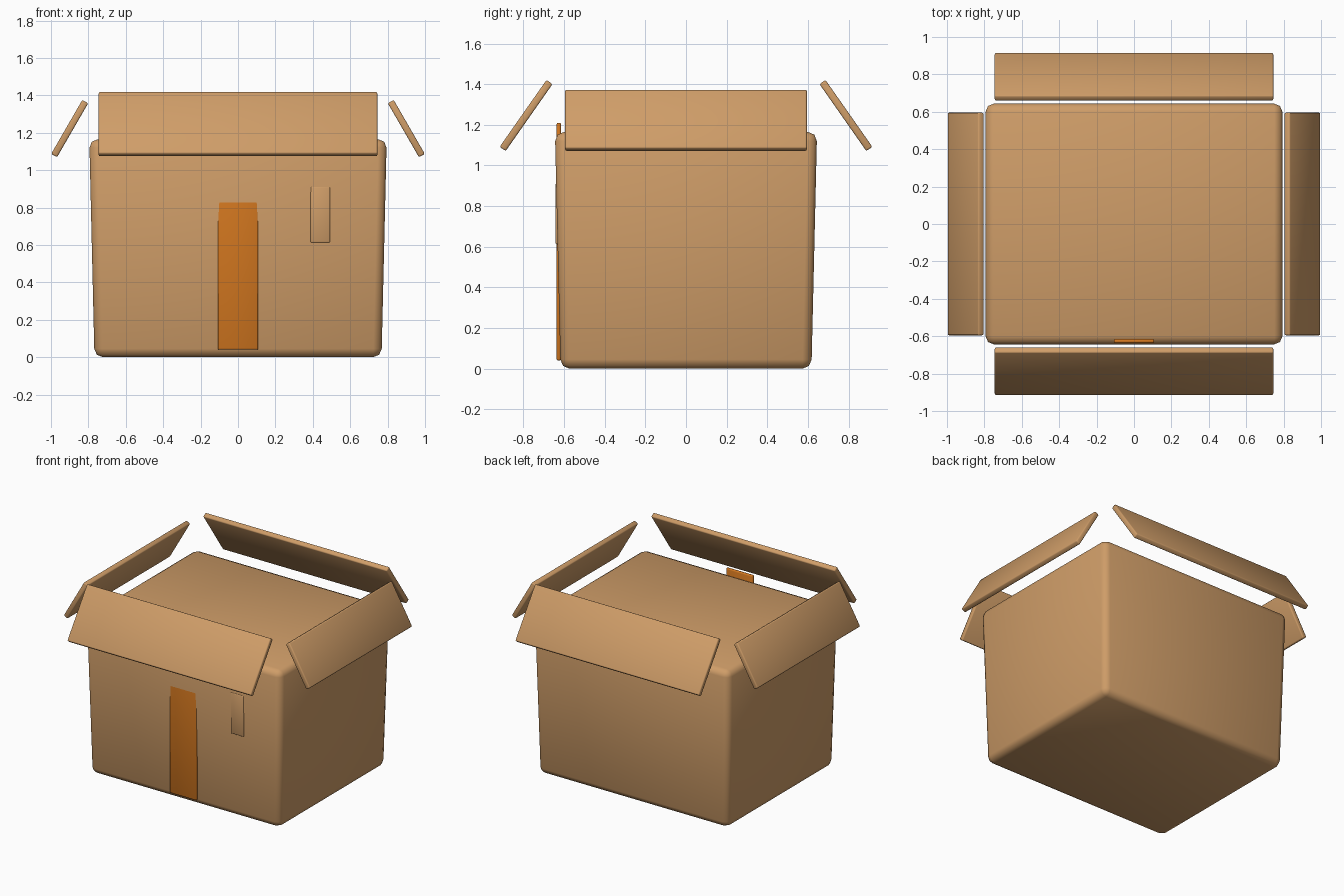
import bpy, bmesh, math
from mathutils import Matrix

if "Cube" in bpy.data.objects:
    bpy.data.objects.remove(bpy.data.objects["Cube"])


def material(name, rgb):
    m = bpy.data.materials.new(name)
    m.diffuse_color = (*rgb, 1.0)
    m.use_nodes = True
    m.node_tree.nodes["Principled BSDF"].inputs["Base Color"].default_value = m.diffuse_color
    return m


cardboard = material("cardboard", (0.62, 0.335, 0.138))
orange = material("orange_tape", (0.65, 0.185, 0.014))


def block(name, size, matrix, mat, bevel, segments, smooth_angle, top_scale=None):
    """Bevelled box; top_scale widens the upper face in x and y."""
    bm = bmesh.new()
    bmesh.ops.create_cube(bm, size=1.0)
    for v in bm.verts:
        up = v.co.z > 0
        v.co = [c * s for c, s in zip(v.co, size)]
        if top_scale and up:
            v.co.x *= top_scale[0]
            v.co.y *= top_scale[1]
    bmesh.ops.bevel(bm, geom=bm.edges[:], offset=bevel, segments=segments,
                    profile=0.5, affect='EDGES')
    bm.transform(matrix)
    mesh = bpy.data.meshes.new(name)
    bm.to_mesh(mesh)
    bm.free()
    ob = bpy.data.objects.new(name, mesh)
    bpy.context.collection.objects.link(ob)
    mesh.materials.append(mat)
    bpy.ops.object.select_all(action='DESELECT')
    ob.select_set(True)
    bpy.context.view_layer.objects.active = ob
    bpy.ops.object.shade_smooth_by_angle(angle=math.radians(smooth_angle))
    return ob


T = Matrix.Translation

# Box body, slightly wider at the top
block("box_body", (1.535, 1.235, 1.165), T((0, 0, 0.5825)), cardboard,
      0.045, 2, 60, (1.59 / 1.535, 1.29 / 1.235))

# Upright tape strip, sinking into the leaning front wall
block("tape_strip", (0.216, 0.022, 1.17), T((0, -0.626, 0.625)), orange, 0.008, 2, 60)

# Small tab on the front wall
block("front_tab", (0.104, 0.022, 0.30), T((0.44, -0.631, 0.762)), cardboard, 0.006, 2, 60)

# Four tilted flaps: name, quarter turns, width, depth, tilt, distance, height
flaps = [("front_flap", 0, 1.49, 0.402, 55, 0.787, 1.246),
         ("right_flap", 1, 1.19, 0.333, 60, 0.900, 1.222),
         ("back_flap", 2, 1.49, 0.402, 55, 0.787, 1.246),
         ("left_flap", 3, 1.19, 0.333, 60, 0.900, 1.222)]
for name, turn, width, depth, tilt, dist, height in flaps:
    place = (Matrix.Rotation(turn * math.pi / 2, 4, 'Z') @ T((0, -dist, height))
             @ Matrix.Rotation(math.radians(tilt), 4, 'X'))
    block(name, (width, depth, 0.036), place, cardboard, 0.008, 2, 60)
